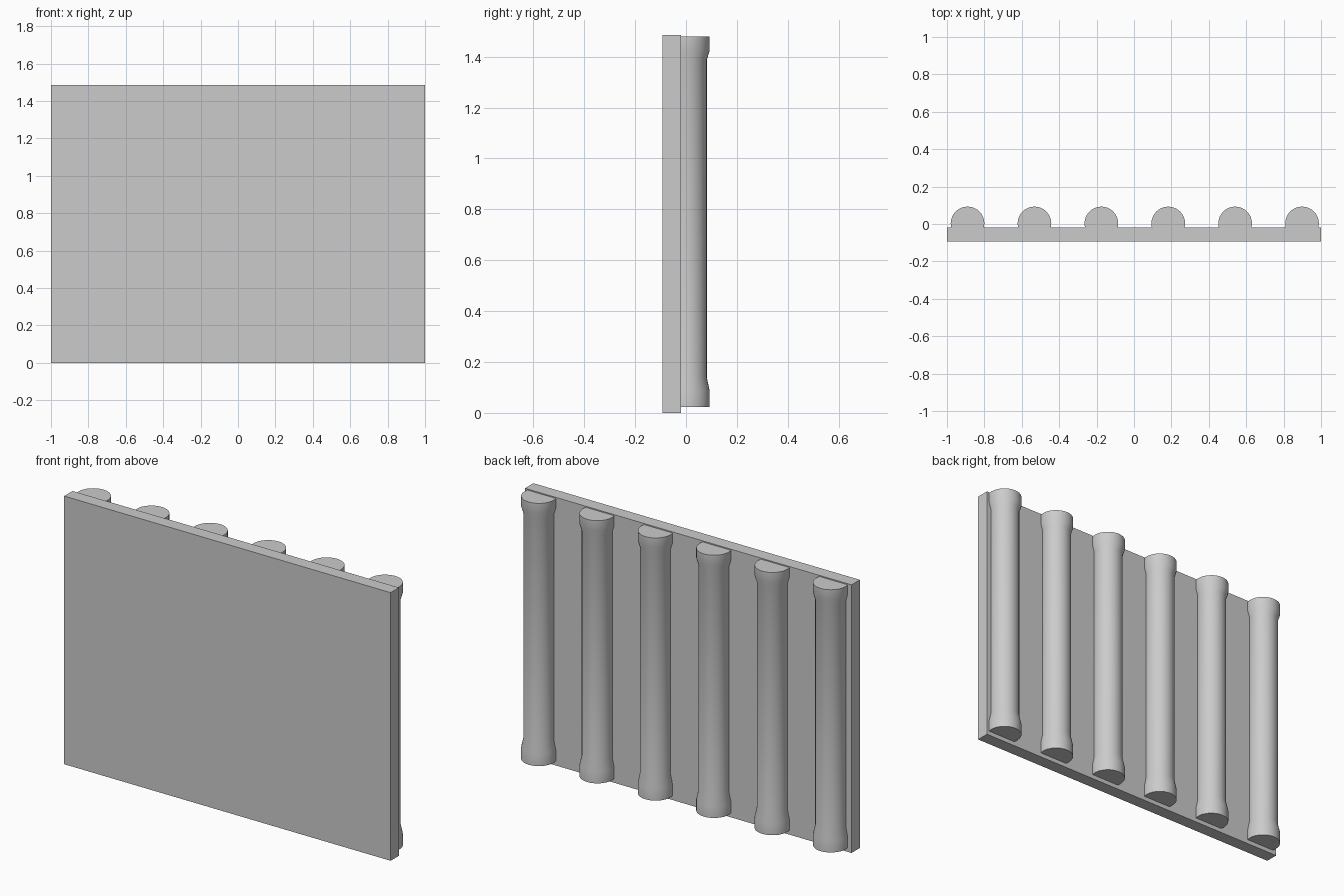
import bpy
import bmesh
import math

if "Cube" in bpy.data.objects:
    bpy.data.objects.remove(bpy.data.objects["Cube"])

SIDES = 32

grey = bpy.data.materials.new("light grey")
grey.diffuse_color = (0.6, 0.6, 0.6, 1.0)
grey.use_nodes = True
grey.node_tree.nodes["Principled BSDF"].inputs["Base Color"].default_value = grey.diffuse_color


def add_object(name, bm):
    bmesh.ops.recalc_face_normals(bm, faces=bm.faces)
    mesh = bpy.data.meshes.new(name)
    bm.to_mesh(mesh)
    bm.free()
    mesh.materials.append(grey)
    obj = bpy.data.objects.new(name, mesh)
    bpy.context.collection.objects.link(obj)
    return obj


# Flat wall panel
bm = bmesh.new()
bmesh.ops.create_cube(bm, size=1)
bmesh.ops.scale(bm, vec=(2.0, 0.073, 1.485), verts=bm.verts)
bmesh.ops.translate(bm, vec=(0, -0.0565, 0.7425), verts=bm.verts)
add_object("wall_panel", bm)

# Column profile (radius, height): flared base, plain shaft, flared capital
PROFILE = [(0.090, 0.024), (0.090, 0.087), (0.079, 0.138),
           (0.079, 1.388), (0.090, 1.424), (0.090, 1.479)]


def column(name, x, y):
    bm = bmesh.new()
    rings = [[bm.verts.new((x + r * math.cos(2 * math.pi * i / SIDES),
                            y + r * math.sin(2 * math.pi * i / SIDES), z))
              for i in range(SIDES)] for r, z in PROFILE]
    for low, high in zip(rings, rings[1:]):
        for i in range(SIDES):
            j = (i + 1) % SIDES
            bm.faces.new((low[i], low[j], high[j], high[i]))
    bm.faces.new(rings[0])
    bm.faces.new(rings[-1])
    obj = add_object(name, bm)
    bpy.ops.object.select_all(action='DESELECT')
    obj.select_set(True)
    bpy.context.view_layer.objects.active = obj
    bpy.ops.object.shade_smooth_by_angle(angle=math.radians(30))


# Row of half-sunk columns along the back of the panel
for n in range(6):
    column(f"column_{n + 1}", -0.89 + 0.3577 * n, 0.003)
